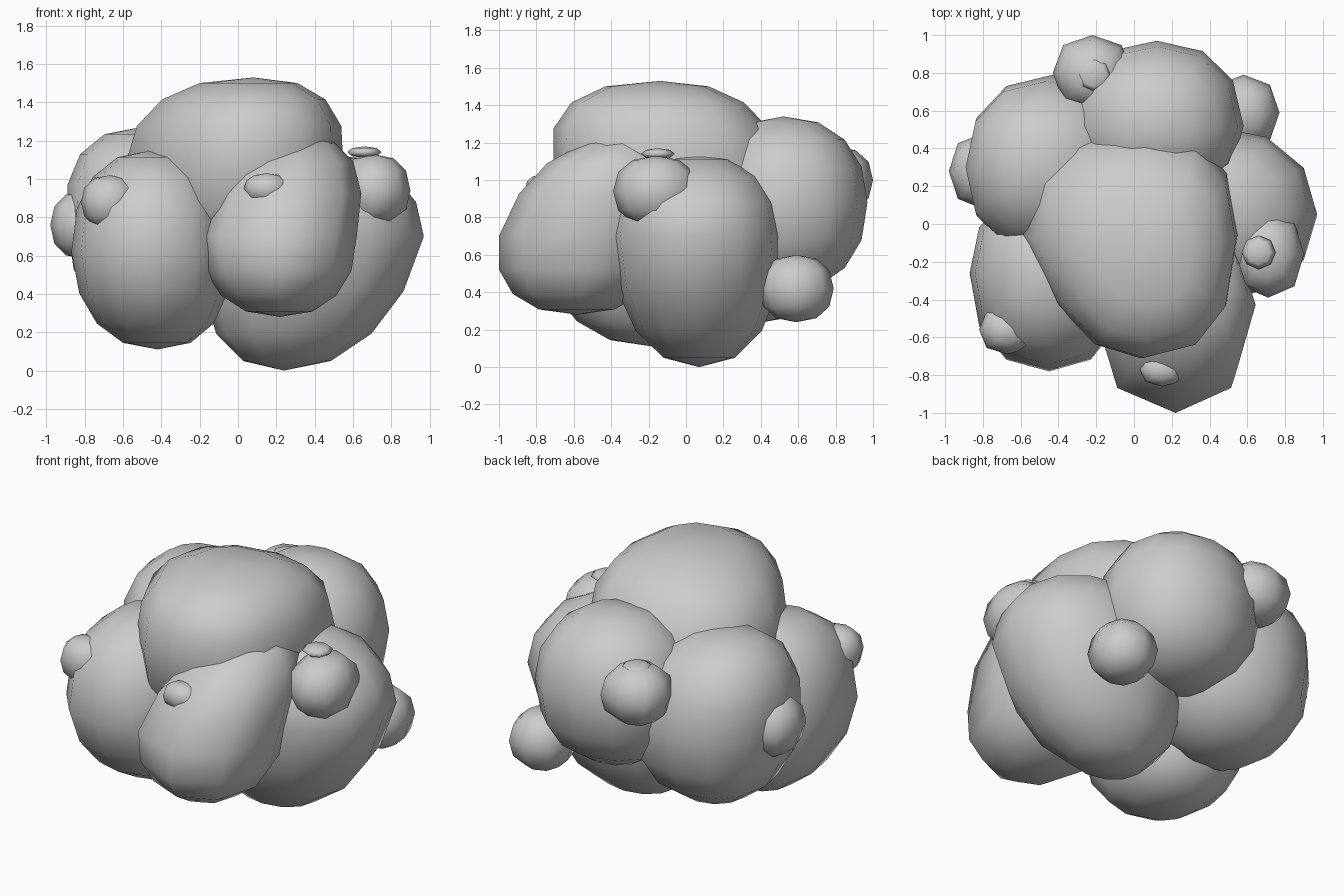
import bpy, bmesh
from math import sin, cos, pi

if "Cube" in bpy.data.objects:
    bpy.data.objects.remove(bpy.data.objects["Cube"])


def spow(v, e):
    return (1 if v >= 0 else -1) * abs(v) ** e


def blob(name, c, x, y, z, p=2.2, seg=12, rings=8, low=(0, 0), high=(0, 0), pinch=0):
    """Lumpy low-poly ball: centre c, (minus, plus) reach on each axis, fullness p,
    low/high = sideways shift of bottom/top, pinch = narrowing of the left front."""
    bm = bmesh.new()
    e = 2 / p

    def place(u, v, w):
        if u < 0 and v < 0:
            u *= 1 + pinch * v
        d = (u, v, w)
        q = [c[i] + d[i] * r[0 if d[i] < 0 else 1] for i, r in enumerate((x, y, z))]
        s = low if w < 0 else high
        return (q[0] + s[0] * abs(w), q[1] + s[1] * abs(w), q[2])

    bottom = bm.verts.new(place(0, 0, -1))
    top = bm.verts.new(place(0, 0, 1))
    rows = []
    for j in range(1, rings):
        t = -pi / 2 + pi * j / rings
        k = spow(cos(t), e)
        rows.append([bm.verts.new(place(k * spow(cos(2 * pi * i / seg), e),
                                        k * spow(sin(2 * pi * i / seg), e),
                                        spow(sin(t), e))) for i in range(seg)])
    for i in range(seg):
        n = (i + 1) % seg
        bm.faces.new((bottom, rows[0][n], rows[0][i]))
        bm.faces.new((top, rows[-1][i], rows[-1][n]))
        for a, b in zip(rows, rows[1:]):
            bm.faces.new((a[i], a[n], b[n], b[i]))
    for f in bm.faces:
        f.smooth = True
    me = bpy.data.meshes.new(name)
    bm.to_mesh(me)
    bm.free()
    ob = bpy.data.objects.new(name, me)
    bpy.context.collection.objects.link(ob)
    return ob


# Large lobes of the cluster
blob("top_lobe", (0.03, -0.05, 1.07), (.62, .52), (.66, .57), (.5, .46), 2.4,
     high=(.05, -.09), pinch=.35)
blob("front_right_lobe", (0.22, -0.5, 0.70), (.42, .40), (.5, .45), (.42, .53), 2.25,
     seg=8, low=(0, -.08), high=(.12, .17))
blob("front_left_lobe", (-0.45, -0.26, 0.62), (.42, .41), (.52, .45), (.51, .53), 2.25,
     low=(.03, .08))
blob("back_left_lobe", (-0.43, 0.3, 0.75), (.46, .5), (.48, .49), (.53, .52), 2.2,
     high=(-.08, 0))
blob("back_lobe", (0.12, 0.52, 0.88), (.47, .46), (.4, .45), (.48, .46), 2.2)
blob("right_lobe", (0.40, 0.05, 0.70), (.55, .57), (.46, .47), (.70, .44), 2.15,
     low=(-.16, .02))

# Small buds sitting on the lobes
buds = [
    ("right_bud", (0.71, -0.16, 0.94), (.19, .23, .19)),
    ("back_bud", (-0.22, 0.80, 1.00), (.21, .20, .18)),
    ("back_right_bud", (0.58, 0.59, 0.42), (.19, .20, .18)),
    ("left_bud", (-0.80, 0.28, 0.76), (.18, .20, .18)),
    ("front_left_bud", (-0.67, -0.56, 0.88), (.15, .13, .14)),
    ("front_bud", (0.15, -0.77, 0.95), (.12, .09, .08)),
]
for name, c, r in buds:
    blob(name, c, *[(v, v) for v in r], p=2.25, seg=8, rings=6)

# Thin caps on top of two buds
blob("right_bud_cap", (0.66, -0.15, 1.14), (.09, .09), (.09, .09), (.03, .03), 2, 8, 4)
blob("back_bud_cap", (-0.21, 0.79, 1.16), (.09, .09), (.09, .09), (.03, .02), 2, 8, 4)
